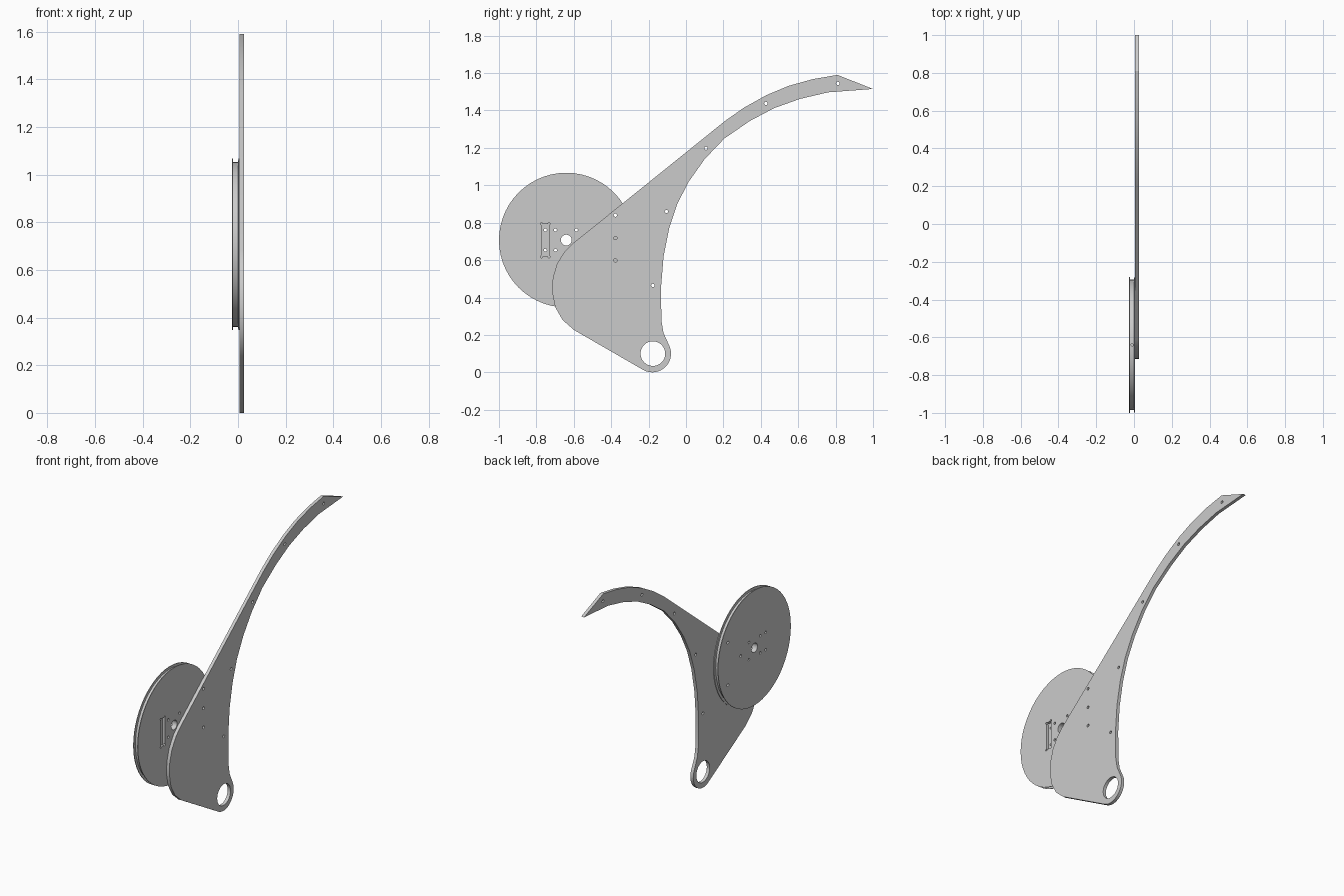
import bpy, bmesh
from math import sin, cos, radians, tau
from mathutils import Matrix, Vector

cube = bpy.data.objects.get("Cube")
if cube:
    bpy.data.objects.remove(cube, do_unlink=True)

grey = bpy.data.materials.new("plain grey")
grey.use_nodes = True
grey.diffuse_color = (0.6, 0.6, 0.6, 1)
grey.node_tree.nodes["Principled BSDF"].inputs["Base Color"].default_value = (0.6, 0.6, 0.6, 1)


def circle(y, z, r, n=24, start=0, end=360):
    """Points of an arc in the side plane, angles in degrees."""
    full = end - start == 360
    step = radians(end - start) / (n if full else n - 1)
    return [(y + r * cos(radians(start) + i * step),
             z + r * sin(radians(start) + i * step)) for i in range(n)]


def finish(bm, name):
    bmesh.ops.recalc_face_normals(bm, faces=bm.faces)
    mesh = bpy.data.meshes.new(name)
    bm.to_mesh(mesh)
    bm.free()
    mesh.materials.append(grey)
    obj = bpy.data.objects.new(name, mesh)
    bpy.context.collection.objects.link(obj)
    return obj


def prism(name, outline, x0, x1):
    """Extrude a side outline from x0 to x1."""
    bm = bmesh.new()
    face = bm.faces.new([bm.verts.new((x0, y, z)) for y, z in outline])
    ext = bmesh.ops.extrude_face_region(bm, geom=[face])["geom"]
    moved = [v for v in ext if isinstance(v, bmesh.types.BMVert)]
    bmesh.ops.translate(bm, vec=(x1 - x0, 0, 0), verts=moved)
    return finish(bm, name)


def cut(obj, cutter):
    mod = obj.modifiers.new("cut", 'BOOLEAN')
    mod.operation = 'DIFFERENCE'
    mod.solver = 'EXACT'
    mod.object = cutter
    bpy.context.view_layer.objects.active = obj
    bpy.ops.object.modifier_apply(modifier=mod.name)
    bpy.data.objects.remove(cutter, do_unlink=True)


def drill(obj, y, z, r, n=12, x0=-0.1):
    cut(obj, prism("cutter", circle(y, z, r, n), x0, 0.1))


def smooth(obj):
    bpy.ops.object.select_all(action='DESELECT')
    obj.select_set(True)
    bpy.context.view_layer.objects.active = obj
    bpy.ops.object.shade_smooth_by_angle(angle=radians(28))


# Curved arm plate with an eye at its foot
upper_edge = [(1.0, 1.515), (0.81, 1.59), (0.68, 1.568), (0.55, 1.532),
              (0.43, 1.482), (0.31, 1.415), (0.21, 1.345)]
heel = [(-0.61, 0.685), (-0.65, 0.645), (-0.69, 0.58), (-0.712, 0.505), (-0.716, 0.43),
        (-0.7, 0.35), (-0.66, 0.28), (-0.6, 0.227)]
eye = circle(-0.18, 0.1, 0.1, 16, -118, 25)
inner_edge = [(-0.12, 0.21), (-0.132, 0.28), (-0.133, 0.46), (-0.12, 0.62),
              (-0.09, 0.77), (-0.047, 0.9), (0.015, 1.02), (0.1, 1.14), (0.205, 1.25),
              (0.34, 1.343), (0.47, 1.412), (0.61, 1.462), (0.76, 1.497)]
arm = prism("curved_arm", upper_edge + heel + eye + inner_edge, 0.006, 0.026)
drill(arm, -0.177, 0.1, 0.066, 32)
for y, z in [(-0.378, 0.84), (-0.378, 0.718), (-0.378, 0.598), (-0.177, 0.465),
             (-0.105, 0.86), (0.107, 1.198), (0.427, 1.438), (0.812, 1.545)]:
    drill(arm, y, z, 0.009)
smooth(arm)

# Grooved wheel, turned from a profile of (x, radius)
CY, CZ = -0.64, 0.707
profile = [(-0.026, 0.36), (-0.022, 0.36), (-0.020, 0.346),
           (0.0, 0.346), (0.002, 0.36), (0.006, 0.36)]
SEGMENTS = 56
bm = bmesh.new()
rings = [[bm.verts.new((x, y, z)) for y, z in circle(CY, CZ, r, SEGMENTS)]
         for x, r in profile]
for a, b in zip(rings, rings[1:]):
    for i in range(SEGMENTS):
        j = (i + 1) % SEGMENTS
        bm.faces.new((a[i], a[j], b[j], b[i]))
bm.faces.new(rings[0])
bm.faces.new(rings[-1])
wheel = finish(bm, "grooved_wheel")

# Pocket with relieved corners, then hub and screw holes
y0, y1, z0, z1, floor = -0.772, -0.732, 0.618, 0.794, -0.012
cut(wheel, prism("cutter", [(y0, z0), (y1, z0), (y1, z1), (y0, z1)], floor, 0.1))
for y in (y0, y1):
    for z in (z0, z1):
        drill(wheel, y, z, 0.006, 12, floor)
drill(wheel, CY, CZ, 0.029, 24)
for y in (-0.752, -0.698, -0.586):
    for side in (-1, 1):
        drill(wheel, y, CZ + side * 0.054, 0.008)
for y, z in [(-0.505, CZ), (-0.378, 0.84), (-0.378, 0.574)]:
    drill(wheel, y, z, 0.009)

# Small cord hole in the groove
bm = bmesh.new()
bmesh.ops.create_cone(bm, cap_ends=True, segments=12, radius1=0.006, radius2=0.006, depth=0.1,
                      matrix=Matrix.Translation((-0.01, CY, CZ + 0.35)))
cut(wheel, finish(bm, "cutter"))
smooth(wheel)
